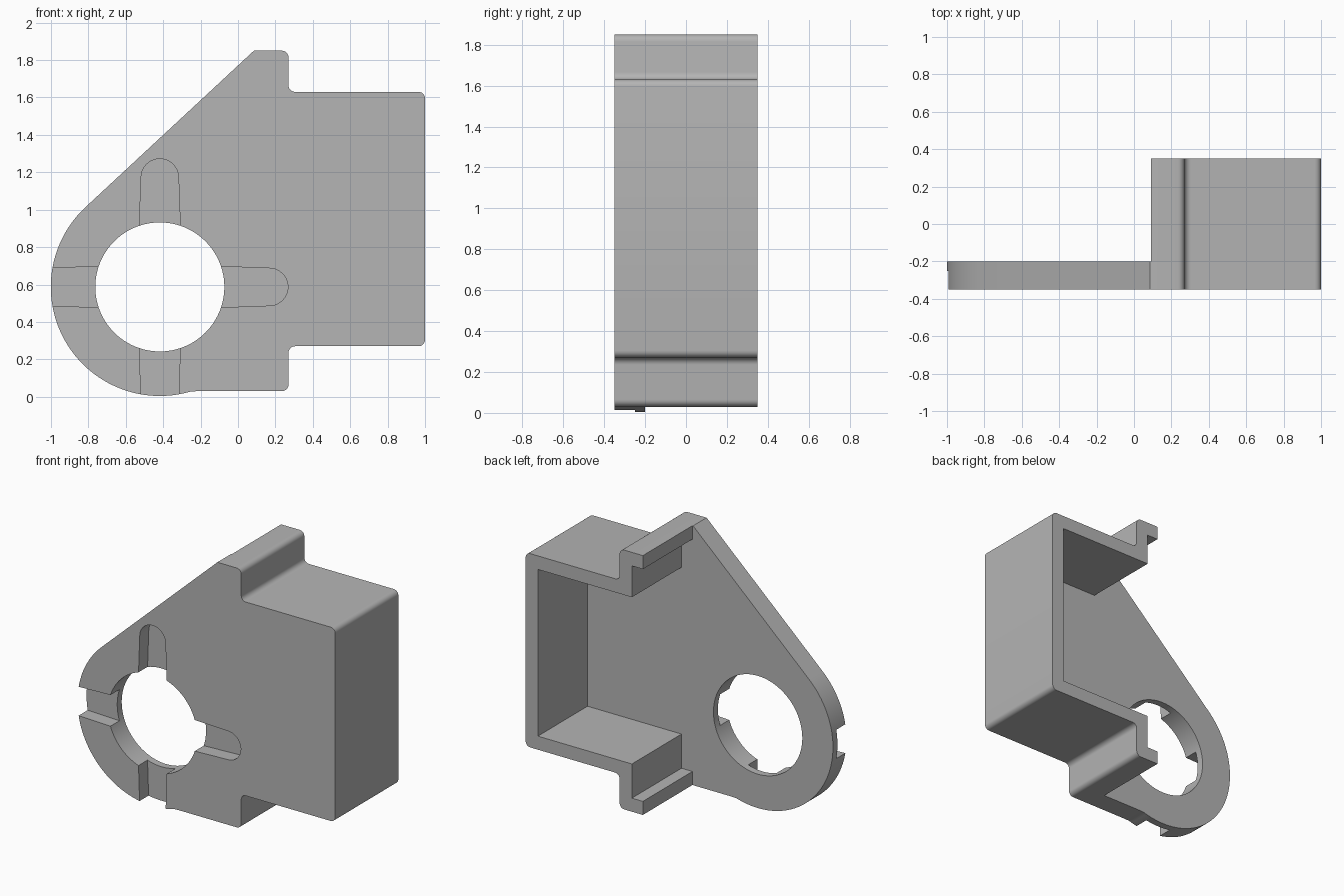
import bpy, bmesh, math
from mathutils import Vector

cube = bpy.data.objects.get("Cube")
if cube:
    bpy.data.objects.remove(cube)

grey = bpy.data.materials.new("plain grey")
grey.use_nodes = True
colour = (0.46, 0.46, 0.46, 1)
grey.diffuse_color = colour
grey.node_tree.nodes["Principled BSDF"].inputs["Base Color"].default_value = colour

FRONT, BACK = -0.35, 0.35
PLATE_BACK = -0.2
SLOT_BACK = -0.25
WALL = 0.095
ring = Vector((-0.418, 0.587))
RIM, HOLE = 0.583, 0.345


def prism(name, points, y0, y1):
    """Extrude an x-z outline from y0 to y1."""
    bm = bmesh.new()
    face = bm.faces.new([bm.verts.new((p[0], y0, p[1])) for p in points])
    new = bmesh.ops.extrude_face_region(bm, geom=[face])["geom"]
    bmesh.ops.translate(bm, vec=(0, y1 - y0, 0),
                        verts=[v for v in new if isinstance(v, bmesh.types.BMVert)])
    bmesh.ops.recalc_face_normals(bm, faces=bm.faces)
    mesh = bpy.data.meshes.new(name)
    bm.to_mesh(mesh)
    bm.free()
    mesh.materials.append(grey)
    obj = bpy.data.objects.new(name, mesh)
    bpy.context.collection.objects.link(obj)
    return obj


def arc(centre, radius, start, end, steps):
    return [centre + radius * Vector((math.cos(a), math.sin(a)))
            for a in (start + (end - start) * i / steps for i in range(steps + 1))]


def rounded(before, corner, after, radius=0.035, steps=6):
    """Fillet a square corner, convex or concave."""
    u = (before - corner).normalized() * radius
    v = (after - corner).normalized() * radius
    return [corner + u * (1 - math.sin(t)) + v * (1 - math.cos(t))
            for t in (math.pi / 2 * i / steps for i in range(steps + 1))]


def cut(target, cutter):
    cutter.hide_render = True
    mod = target.modifiers.new("cut", 'BOOLEAN')
    mod.operation = 'DIFFERENCE'
    mod.solver = 'EXACT'
    mod.object = cutter
    bpy.context.view_layer.objects.active = target
    bpy.ops.object.modifier_apply(modifier=mod.name)
    bpy.data.objects.remove(cutter)


# Outer outline: stepped box on the right, sloping edge and round rim on the left
x_step, x_end = 0.27, 1.0
z_low, z_box, z_box_top, z_top = 0.03, 0.27, 1.63, 1.85
peak = Vector((0.085, z_top))
base = Vector((-0.2, z_low))
path = [base] + [Vector(p) for p in (
    (x_step, z_low), (x_step, z_box), (x_end, z_box),
    (x_end, z_box_top), (x_step, z_box_top), (x_step, z_top))] + [peak]
outline = []
for a, b, c in zip(path, path[1:], path[2:]):
    outline += rounded(a, b, c)
outline.append(peak)
to_peak = peak - ring
tangent = math.atan2(to_peak.y, to_peak.x) + math.acos(RIM / to_peak.length)
rim_end = 2 * math.pi - math.acos((base.x - 0.05 - ring.x) / RIM)
outline += arc(ring, RIM, tangent, rim_end, 64)
outline.append(base)
housing = prism("housing", outline, FRONT, BACK)

# Open back: leaves the front plate and the stepped wall with its lips
lip, inner = 0.09, x_step - WALL
upper = [(lip, 3), (lip, z_top - WALL), (inner, z_top - WALL),
         (inner, z_box_top - WALL), (x_end - WALL, z_box_top - WALL)]
lower = [(x_end - WALL, z_box + WALL), (inner, z_box + WALL),
         (inner, z_low + WALL), (lip, z_low + WALL), (lip, -1)]
cut(housing, prism("cavity_cutter", upper + lower + [(-2, -1), (-2, 3)], PLATE_BACK, 1))

# Round hole through the plate
cut(housing, prism("hole_cutter", arc(ring, HOLE, 0, 2 * math.pi, 96)[:-1], -1, 1))

# Four tapered slots in the front: two with round ends, two open at the rim
origin = Vector((0, 0))
for quarter in range(4):
    if quarter < 2:
        tip = arc(Vector((0.585, 0)), 0.1, -math.pi / 2, math.pi / 2, 20)
    else:
        tip = [Vector((0.7, -0.097)), Vector((0.7, 0.097))]
    shape = [Vector((0.25, -0.112))] + tip + [Vector((0.25, 0.112))]
    turn = quarter * math.pi / 2
    c, s = math.cos(turn), math.sin(turn)
    points = [ring + Vector((p.x * c - p.y * s, p.x * s + p.y * c)) for p in shape]
    cut(housing, prism("slot_cutter", points, -1, SLOT_BACK))

# Smooth the curved walls, keep the edges sharp
bpy.ops.object.select_all(action='DESELECT')
housing.select_set(True)
bpy.context.view_layer.objects.active = housing
bpy.ops.object.shade_smooth_by_angle(angle=math.radians(30))
